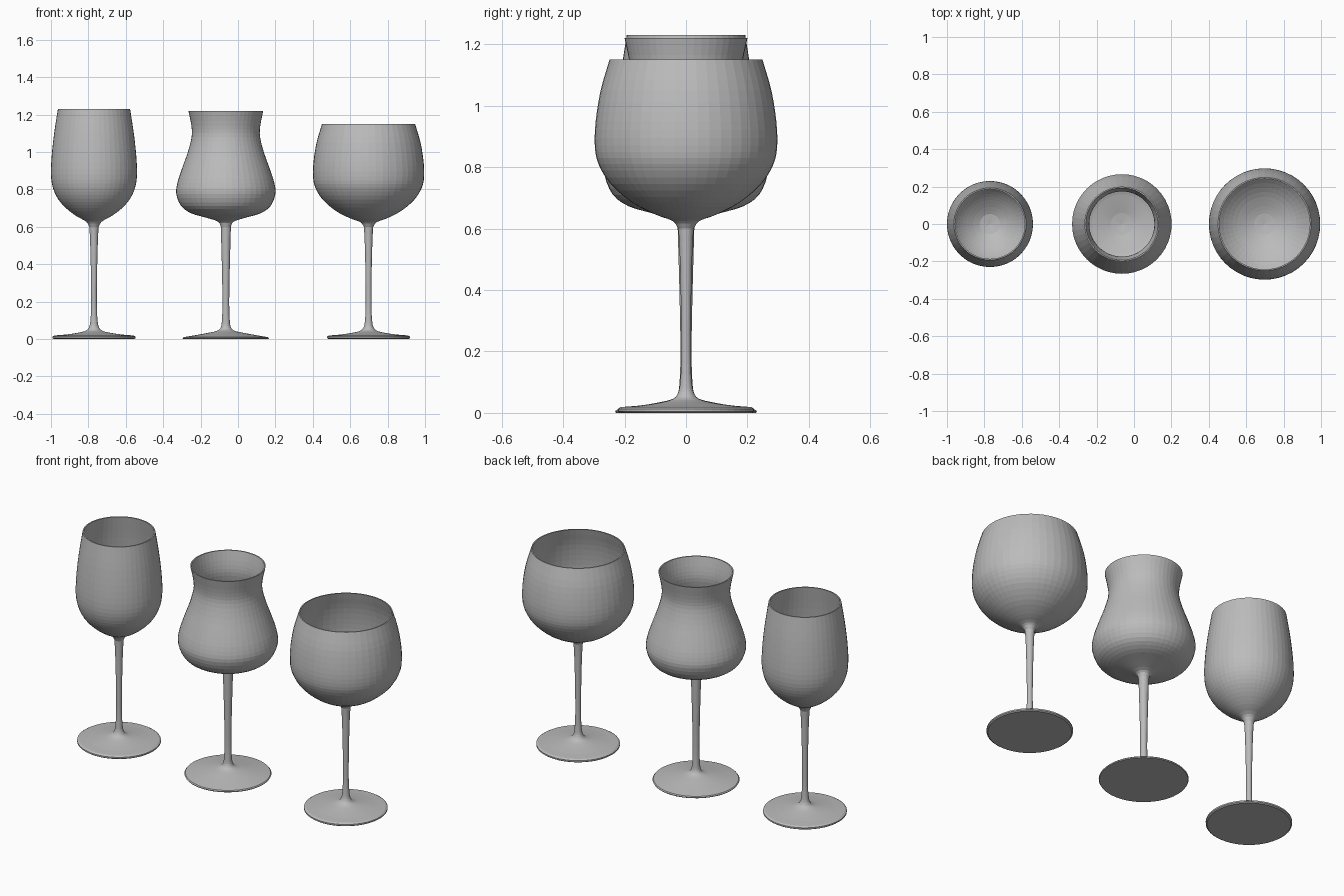
import bpy
import bmesh
import math
from mathutils import Vector

if "Cube" in bpy.data.objects:
    bpy.data.objects.remove(bpy.data.objects["Cube"], do_unlink=True)

SIDES = 48
WALL = 0.007

grey = bpy.data.materials.new("plain grey")
grey.use_nodes = True
grey.diffuse_color = (0.5, 0.5, 0.5, 1)
grey.node_tree.nodes["Principled BSDF"].inputs["Base Color"].default_value = (0.5, 0.5, 0.5, 1)


def smooth_path(points, steps=3):
    """Catmull-Rom curve through the (radius, height) points."""
    p = [Vector(q) for q in points]
    p = [2 * p[0] - p[1]] + p + [2 * p[-1] - p[-2]]
    out = []
    for a, b, c, d in zip(p, p[1:], p[2:], p[3:]):
        for i in range(steps):
            t = i / steps
            out.append(0.5 * (2 * b + (c - a) * t + (2 * a - 5 * b + 4 * c - d) * t * t
                              + (3 * b - a - 3 * c + d) * t ** 3))
    return out + [p[-2]]


def inner_wall(bowl):
    """Offset the bowl inwards, from the rim to the middle of its floor."""
    inner = []
    for i, q in enumerate(bowl):
        d = (bowl[min(i + 1, len(bowl) - 1)] - bowl[max(i - 1, 0)]).normalized()
        n = q + WALL * Vector((-d.y, d.x))
        if n.x > 0.05:
            inner.append(n)
    inner[-1].y = bowl[-1].y
    floor = Vector((0, inner[0].y - 0.008))
    return inner[::-1] + [floor]


def lathe(name, x, profile):
    """Revolve a profile; points on the axis become single vertices."""
    bm = bmesh.new()
    rings = []
    for r, z in profile:
        if r < 1e-5:
            rings.append([bm.verts.new((0, 0, z))] * SIDES)
        else:
            rings.append([bm.verts.new((r * math.cos(a), r * math.sin(a), z))
                          for a in (math.tau * k / SIDES for k in range(SIDES))])
    for lo, hi in zip(rings, rings[1:]):
        for k in range(SIDES):
            j = (k + 1) % SIDES
            bm.faces.new(list(dict.fromkeys((lo[k], lo[j], hi[j], hi[k]))))
    bmesh.ops.recalc_face_normals(bm, faces=bm.faces)
    mesh = bpy.data.meshes.new(name)
    bm.to_mesh(mesh)
    bm.free()
    mesh.materials.append(grey)
    obj = bpy.data.objects.new(name, mesh)
    obj.location.x = x
    bpy.context.collection.objects.link(obj)


# Feet: a rolled edge for two of the glasses, a thin cone for the other
rolled_foot = [(0, 0), (0.215, 0), (0.222, 0.005), (0.222, 0.013), (0.212, 0.019), (0.16, 0.023)]
cone_foot = [(0, 0), (0.228, 0), (0.231, 0.005), (0.226, 0.01), (0.16, 0.021)]

# Stems, rising from the foot to the bowl
slim_stem = [(0.16, 0.023), (0.1, 0.031), (0.05, 0.042), (0.028, 0.06), (0.019, 0.1),
             (0.015, 0.2), (0.017, 0.38), (0.021, 0.53), (0.025, 0.6)]
thick_stem = [(0.16, 0.021), (0.1, 0.032), (0.05, 0.043), (0.028, 0.06), (0.021, 0.1),
              (0.018, 0.2), (0.021, 0.38), (0.025, 0.53), (0.027, 0.6)]

# Bowls, outer side from stem to rim
tall_bowl = [(0.025, 0.6), (0.042, 0.628), (0.095, 0.658), (0.15, 0.7), (0.193, 0.75),
             (0.22, 0.81), (0.23, 0.88), (0.226, 0.98), (0.213, 1.1), (0.193, 1.23)]
tulip_bowl = [(0.027, 0.6), (0.042, 0.628), (0.11, 0.65), (0.185, 0.672), (0.238, 0.71),
              (0.265, 0.775), (0.259, 0.835), (0.235, 0.91), (0.203, 1.0),
              (0.183, 1.08), (0.184, 1.14), (0.2, 1.22)]
round_bowl = [(0.025, 0.6), (0.044, 0.625), (0.1, 0.646), (0.175, 0.685), (0.245, 0.745),
              (0.285, 0.81), (0.297, 0.87), (0.294, 0.95), (0.278, 1.05), (0.249, 1.15)]

for name, x, foot, stem, bowl in (
        ("tall_wine_glass", -0.77, rolled_foot, slim_stem, tall_bowl),
        ("tulip_glass", -0.065, cone_foot, thick_stem, tulip_bowl),
        ("round_wine_glass", 0.698, rolled_foot, slim_stem, round_bowl)):
    outer = smooth_path(bowl)
    lathe(name, x, [Vector(q) for q in foot[:-1]] + smooth_path(stem)[:-1]
          + outer + inner_wall(outer))
